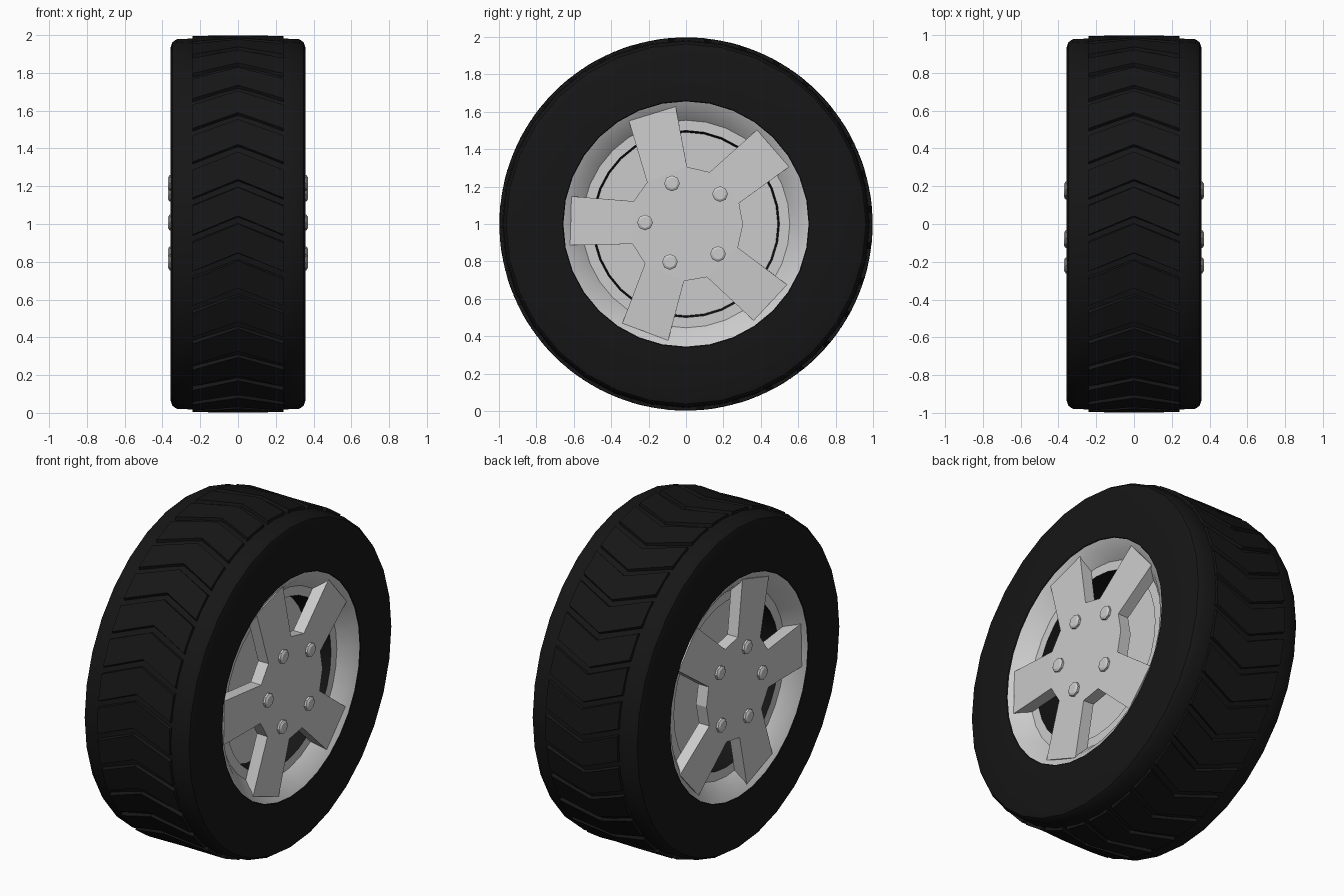
import bpy, bmesh
from math import sin, cos, pi, radians

if "Cube" in bpy.data.objects:
    bpy.data.objects.remove(bpy.data.objects["Cube"])

C = 1.0  # axle height; the axle runs along x


def material(name, rgb):
    m = bpy.data.materials.new(name)
    m.diffuse_color = (*rgb, 1)
    m.use_nodes = True
    m.node_tree.nodes["Principled BSDF"].inputs["Base Color"].default_value = m.diffuse_color
    return m


def make(name, bm, mat=None, smooth=None, mirror=False):
    me = bpy.data.meshes.new(name)
    bm.to_mesh(me)
    bm.free()
    ob = bpy.data.objects.new(name, me)
    bpy.context.collection.objects.link(ob)
    if mat:
        me.materials.append(mat)
    if smooth:
        bpy.ops.object.select_all(action='DESELECT')
        ob.select_set(True)
        bpy.context.view_layer.objects.active = ob
        bpy.ops.object.shade_smooth_by_angle(angle=radians(smooth))
    if mirror:
        ob.modifiers.new("mirror", 'MIRROR')
    return ob


def polar(x, r, a, cy=0, cz=C):
    return (x, cy + r * cos(a), cz + r * sin(a))


def lathe(bm, profile, n, cy=0, cz=C, closed=False):
    """Spin (x, r) points round an axis parallel to x."""
    rings = []
    for x, r in profile:
        if r == 0:
            rings.append([bm.verts.new((x, cy, cz))] * n)
        else:
            rings.append([bm.verts.new(polar(x, r, 2 * pi * i / n, cy, cz)) for i in range(n)])
    pairs = list(zip(rings, rings[1:])) + ([(rings[-1], rings[0])] if closed else [])
    for p, q in pairs:
        for i in range(n):
            j = (i + 1) % n
            bm.faces.new(list(dict.fromkeys((p[i], p[j], q[j], q[i]))))


rubber = material("rubber", (0.008, 0.008, 0.008))

# Tyre body
half = [(0.355, 0.66), (0.358, 0.93), (0.348, 0.962), (0.325, 0.978), (0.24, 0.982)]
profile = half + [(-x, r) for x, r in reversed(half)] + [(-0.27, 0.57), (0.27, 0.57)]
bm = bmesh.new()
lathe(bm, profile, 32, closed=True)
bmesh.ops.recalc_face_normals(bm, faces=bm.faces)
make("tyre", bm, rubber, 35)

# Chevron tread blocks, apex in the middle
N, W, SWEEP = 32, 0.24, 0.1
step = 2 * pi / N
bm = bmesh.new()
for k in range(N):
    rows = []
    for x, shift in ((-W, SWEEP), (0, 0), (W, SWEEP)):
        a = k * step + shift
        b = a + step * 0.78
        rows.append([bm.verts.new(polar(x, r, t)) for r, t in
                     ((0.965, a - 0.01), (0.998, a), (0.998, b), (0.965, b + 0.01))])
    for p, q in zip(rows, rows[1:]):
        for i in range(4):
            j = (i + 1) % 4
            bm.faces.new((p[i], p[j], q[j], q[i]))
    bm.faces.new(rows[0])
    bm.faces.new(rows[2])
bmesh.ops.recalc_face_normals(bm, faces=bm.faces)
make("tread_blocks", bm, rubber)

# Rim: sloped flange and flat lip
bm = bmesh.new()
lathe(bm, [(0.355, 0.663), (0.325, 0.61), (0.27, 0.555), (0.27, 0.5)], 32)
bmesh.ops.reverse_faces(bm, faces=bm.faces)
make("rim", bm, None, 30, True)

# Dark barrel wall behind the lip
bm = bmesh.new()
lathe(bm, [(0.27, 0.5), (0.12, 0.49)], 32)
bmesh.ops.reverse_faces(bm, faces=bm.faces)
make("barrel", bm, rubber, 30, True)

# Back disc closing the wheel
bm = bmesh.new()
lathe(bm, [(0.12, 0.49), (0.12, 0)], 32)
bmesh.ops.reverse_faces(bm, faces=bm.faces)
make("back_disc", bm, None, 30, True)

# Hub with five spokes drawn out of a 16-sided centre
bm = bmesh.new()
centres = [41, 107, 178.4, 249.3, 317]
hub, spokes = [bm.verts.new(polar(0.35, 0.305, radians(-0.5)))], []
for i, c in enumerate(centres):
    s = 21.5 + 67.5 * i
    a, b = (bm.verts.new(polar(0.35, 0.305, radians(t))) for t in (s, s + 44))
    ta, tb = (bm.verts.new(polar(0.338, 0.63, radians(c + d))) for d in (-12, 12))
    hub += [a, b]
    spokes.append((a, ta, tb, b))
bm.faces.new(hub)
for f in spokes:
    bm.faces.new(f)
bm.normal_update()
ob = make("spoked_hub", bm)
for f in ob.data.polygons:
    assert f.normal.x > 0
sol = ob.modifiers.new("thickness", 'SOLIDIFY')
sol.thickness, sol.offset = 0.07, -1
ob.modifiers.new("mirror", 'MIRROR')

# Wheel bolts
bm = bmesh.new()
for y, z in ((-0.075, 0.217), (0.182, 0.16), (0.171, -0.16), (-0.086, -0.203), (-0.219, 0.008)):
    lathe(bm, [(0.335, 0.042), (0.362, 0.042), (0.37, 0.03), (0.37, 0)], 8, y, C + z)
bmesh.ops.recalc_face_normals(bm, faces=bm.faces)
make("bolts", bm, None, 30, True)
